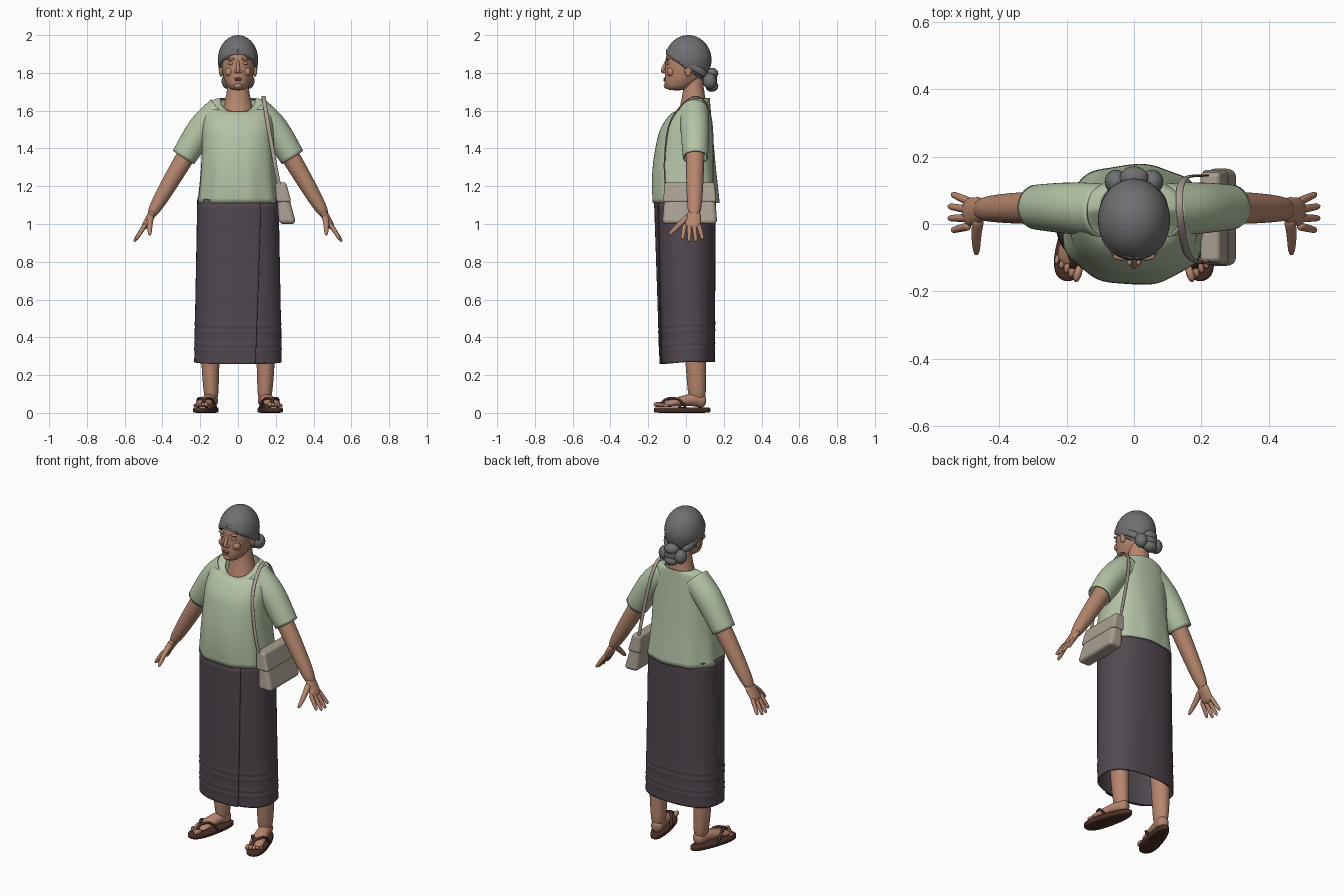
import bpy, bmesh, math
from mathutils import Vector, Matrix

if "Cube" in bpy.data.objects:
    bpy.data.objects.remove(bpy.data.objects["Cube"])

ACROSS, DEPTH, UP = Vector((1, 0, 0)), Vector((0, 1, 0)), Vector((0, 0, 1))
SIDES = (("left", 1), ("right", -1))


def colour(name, *rgb):
    material = bpy.data.materials.new(name)
    material.use_nodes = True
    material.diffuse_color = (*rgb, 1)
    shader = material.node_tree.nodes["Principled BSDF"]
    shader.inputs["Base Color"].default_value = (*rgb, 1)
    return material


skin = colour("skin", .47, .24, .155)
lip = colour("lip", .36, .16, .11)
hair = colour("grey_hair", .16, .16, .165)
green = colour("sage_cloth", .46, .55, .38)
plum = colour("plum_cloth", .085, .065, .082)
taupe = colour("taupe_leather", .4, .345, .285)
brown = colour("brown_leather", .07, .028, .02)


def add(name, bm, material, subsurf=False, shell=0):
    """Turn a bmesh into a smooth shaded object."""
    mesh = bpy.data.meshes.new(name)
    bm.to_mesh(mesh)
    bm.free()
    mesh.polygons.foreach_set("use_smooth", [True] * len(mesh.polygons))
    mesh.materials.append(material)
    ob = bpy.data.objects.new(name, mesh)
    bpy.context.scene.collection.objects.link(ob)
    if subsurf:
        smooth = ob.modifiers.new("smooth", "SUBSURF")
        smooth.levels = smooth.render_levels = 1
    if shell:
        solid = ob.modifiers.new("shell", "SOLIDIFY")
        solid.thickness, solid.offset = shell, -1
    return ob


def bridge(rings, closed=True, caps=True):
    """Join a list of point rings with quads."""
    bm = bmesh.new()
    verts = [[bm.verts.new(point) for point in ring] for ring in rings]
    count = len(verts[0])
    for low, high in zip(verts, verts[1:]):
        for j in range(count if closed else count - 1):
            k = (j + 1) % count
            bm.faces.new((low[j], low[k], high[k], high[j]))
    if caps and closed:
        bm.faces.new(verts[0][::-1])
        bm.faces.new(verts[-1])
    return bm


def signed_power(value, exponent):
    return math.copysign(abs(value) ** exponent, value)


def mix(start, end, t):
    return start + (end - start) * t


def steps(count):
    return [i / count for i in range(count + 1)]


def loft(name, material, rings, square=2, sides=48, caps=True, arc=None, ripple=None, shell=0):
    """Upright loft; a ring is z, centre y, radius x, radius y and front drop."""
    outline = []
    for z, cy, rx, ry, drop in rings:
        start, end = arc(z) if arc else (0, math.tau)
        ring = []
        for j in range(sides):
            angle = mix(start, end, j / (sides - 1 if arc else sides))
            c = signed_power(math.cos(angle), 2 / square)
            s = signed_power(math.sin(angle), 2 / square)
            swell = 1 + (ripple(angle, z) if ripple else 0)
            ring.append((rx * c * swell, cy + ry * s * swell, z - drop * max(0, -s)))
        outline.append(ring)
    return add(name, bridge(outline, not arc, caps), material, True, shell)


def curve_through(points, count):
    """Sample a smooth curve that passes through the points."""
    points = [Vector(p) for p in points]
    points = [points[0] * 2 - points[1], *points, points[-1] * 2 - points[-2]]
    samples = []
    for t in steps(count):
        place = t * (len(points) - 3)
        i = min(int(place), len(points) - 4)
        f = place - i
        a, b, c, d = points[i:i + 4]
        samples.append(b + (c - a) * f / 2 + (a * 2 - b * 5 + c * 4 - d) * f * f / 2
                       + (b * 3 - a - c * 3 + d) * f ** 3 / 2)
    return samples


def limb(name, material, points, thick, wide=None, ref=DEPTH, sides=16, count=10,
         caps=True, shell=0):
    """Tapered tube; thick and wide give start and end radii, wide lies along ref."""
    centres = curve_through(points, count)
    outline = []
    for i, (centre, t) in enumerate(zip(centres, steps(count))):
        along = (centres[min(i + 1, count)] - centres[max(i - 1, 0)]).normalized()
        b = (ref - along * along.dot(ref)).normalized()
        a = b.cross(along)
        close = .55 if caps and i in (0, count) else 1
        a *= mix(*thick, t * t) * close
        b *= mix(*(wide or thick), t * t) * close
        angles = [math.tau * j / sides for j in range(sides)]
        outline.append([centre + a * math.cos(w) + b * math.sin(w) for w in angles])
    return add(name, bridge(outline, True, caps), material, True, shell)


def ball(name, material, centre, radii):
    bm = bmesh.new()
    matrix = Matrix.Translation(centre) @ Matrix.Diagonal((*radii, 1))
    bmesh.ops.create_uvsphere(bm, u_segments=24, v_segments=14, radius=1, matrix=matrix)
    return add(name, bm, material)


# Wrapped skirt with raised bands near the hem
def skirt_rings(front):
    levels = [(z, 0) for z in (.27, .29, .6, .85, 1.05, 1.14)]
    for band in (.34, .37, .44, .47):
        levels += [(band - .007, 0), (band, .003), (band + .007, 0)]
    rings = []
    for z, raised in sorted(levels):
        t = (z - .27) / .85
        rings.append((z, mix(.012, 0, t), mix(.232, .216, t) + raised,
                      mix(.141, .158, t) + raised + front, .012))
    return rings


def wrap_arc(z):
    return math.pi, math.pi * 1.5 + mix(.28, .5, z)


loft("skirt", plum, skirt_rings(0), square=2.4, caps=False, shell=.008)
loft("skirt_wrap_panel", plum, skirt_rings(.011), square=2.4, sides=30, caps=False,
     arc=wrap_arc, shell=.006)

# Blouse: a flared body, then shoulders rounding in to a scooped neckline
HEM, SHOULDER = 1.112, 1.5
blouse_rings = []
for t in steps(8)[:-1]:
    blouse_rings.append((mix(HEM, SHOULDER, t), -.01 * math.sin(math.pi * t),
                         mix(.19, .217, (1 - t) ** 2), mix(.176, .14, t * t), 0))
for t in steps(6):
    rise, inward = math.sin(t * math.pi / 2), abs(math.cos(t * math.pi / 2))
    blouse_rings.append((SHOULDER + .167 * rise, .042 * rise, mix(.092, .19, inward ** .7),
                         mix(.14, .084, rise), .074 * rise ** 3))


def folds(angle, z):
    return .06 * max(0, 1.45 - z) * math.sin(9 * angle + 1)


loft("blouse", green, blouse_rings, square=2.3, sides=56, caps=False, ripple=folds, shell=.007)

# Neck spreading into the chest, and an egg shaped head with a narrow jaw
neck_rings = []
for t in steps(6):
    spread = mix(.052, .1, (1 - t) ** 2)
    neck_rings.append((mix(1.55, 1.8, t), .04, spread, spread * .95, 0))
loft("neck", skin, neck_rings)
head_rings = []
for t in steps(12):
    angle = mix(-1.4, 1.4, t)
    rise, girth = math.sin(angle), math.cos(angle) ** .6
    jaw = max(0, -rise)
    head_rings.append((1.845 + .14 * rise, -.05 * jaw ** 2,
                       .088 * girth * (1 - jaw / 10), .109 * girth, 0))
loft("head", skin, head_rings)

# Face
limb("nose", skin, [(0, -.1, 1.87), (0, -.113, 1.84), (0, -.127, 1.8)],
     (.008, .013), ref=ACROSS, count=6)
ball("upper_lip", lip, (0, -.112, 1.77), (.023, .008, .005))
ball("lower_lip", lip, (0, -.112, 1.761), (.019, .008, .005))
ball("chin", skin, (0, -.098, 1.732), (.024, .02, .017))

# Hair cap, cut along a slanting hairline
bm = bmesh.new()
place = Matrix.Translation((0, .012, 1.869)) @ Matrix.Diagonal((.107, .123, .131, 1))
bmesh.ops.create_uvsphere(bm, u_segments=40, v_segments=24, radius=1, matrix=place)
bmesh.ops.bisect_plane(bm, geom=bm.verts[:] + bm.edges[:] + bm.faces[:],
                       plane_co=UP * 1.822, plane_no=UP + DEPTH * .72, clear_inner=True)
add("hair_cap", bm, hair, shell=.02)

# Bun of coiled lumps at the nape
ball("bun_core", hair, (0, .125, 1.765), (.05, .04, .05))
for name, height in (("bun_top_coil", 1.797), ("bun_low_coil", 1.73)):
    ball(name, hair, (0, .137, height), (.042, .034, .03))

# Paired parts of the head
for side, sx in SIDES:
    ball(side + "_bun_coil", hair, (sx * .053, .125, 1.757), (.034, .036, .042))
    ball(side + "_ear", skin, (sx * .09, .012, 1.815), (.012, .02, .035))
    ball(side + "_nostril", skin, (sx * .012, -.113, 1.805), (.009, .01, .008))
    ball(side + "_brow", skin, (sx * .036, -.097, 1.873), (.026, .011, .007))
    ball(side + "_eye", skin, (sx * .036, -.096, 1.85), (.017, .009, .008))
    ball(side + "_cheek", skin, (sx * .045, -.08, 1.805), (.024, .022, .024))
    limb(side + "_hair_sweep", hair,
         [(0, -.104, 1.92), (sx * .083, -.055, 1.88), (sx * .09, .06, 1.82),
          (sx * .05, .11, 1.785)], (.01, .012), (.018, .02), ref=UP)

# Sleeves, arms and hands with splayed fingers
for side, sx in SIDES:
    limb(side + "_sleeve", green,
         [(sx * .09, .04, 1.6), (sx * .19, .047, 1.505), (sx * .289, .05, 1.352)],
         (.08, .067), sides=28, caps=False, shell=.007)
    limb(side + "_arm", skin,
         [(sx * .19, .048, 1.5), (sx * .285, .048, 1.345), (sx * .4, .046, 1.15),
          (sx * .47, .043, 1.03)], (.053, .024), (.052, .03), sides=24)
    limb(side + "_palm", skin, [(sx * .445, .045, 1.07), (sx * .503, .033, .972)],
         (.022, .016), (.038, .046), sides=24, count=6)
    for i, finger in enumerate(("little", "ring", "middle", "index")):
        spread = 1.5 - i
        bend = abs(spread)
        knuckle = (sx * .488, .03 + .024 * spread, 1)
        tip = (sx * (.555 - .01 * bend), .035 + .036 * spread, .9 + .012 * bend)
        limb(f"{side}_{finger}_finger", skin, [knuckle, tip], (.0125, .009), sides=12)
    limb(side + "_thumb", skin,
         [(sx * .46, .02, 1.045), (sx * .467, -.03, 1), (sx * .467, -.092, .94)],
         (.018, .009), ref=ACROSS, sides=12)

# Legs, feet and thong sandals
for side, sx in SIDES:
    limb(side + "_leg", skin, [(sx * .14, .04, .55), (sx * .146, .052, .27), (sx * .14, .06, .04)],
         (.053, .034), (.06, .043), sides=24)
    sole = loft(side + "_sandal_sole", brown,
                [(z, 0, .05 - inset, .154 - inset, 0)
                 for z, inset in ((0, .003), (.003, 0), (.027, 0), (.03, .003))], square=2.4)
    for vert in sole.data.vertices:
        vert.co.x *= 1 - 1.1 * vert.co.y
    foot = [sole, limb(side + "_foot", skin, [(0, .13, .06), (0, .04, .068), (0, -.11, .042)],
                       (.038, .012), (.034, .046), ref=ACROSS, sides=24)]
    for i in range(5):
        size = .0145 - .0015 * i
        foot.append(ball(f"{side}_toe_{i + 1}", skin,
                         (sx * (.0175 * i - .033), .006 * i - .122, .03 + size),
                         (size * .85, size * 1.8, size)))
    for label, edge in (("outer", 1), ("inner", -1)):
        foot.append(limb(f"{side}_{label}_sandal_strap", brown,
                         [(sx * -.016, -.118, .035), (sx * -.01, -.09, .07),
                          (sx * edge * .035, -.035, .075), (sx * edge * .05, .01, .022)],
                         (.007, .007), (.009, .011), ref=ACROSS, sides=12))
    for ob in foot:
        ob.location = (sx * .166, -.02, 0)
        ob.rotation_euler.z = sx * .27


# Shoulder bag: tapered boxes with rounded edges, the flap a little larger
def pouch(name, bottom, top, grow, rounding):
    bm = bmesh.new()
    bmesh.ops.create_cube(bm, size=2)
    for vert in bm.verts:
        x, y, z = vert.co
        level = top if z > 0 else bottom
        t = (level - 1) / .215
        vert.co = (mix(.262, .226, t) + x * (mix(.046, .025, t) + grow),
                   .02 + y * (mix(.146, .128, t) + grow), level)
    bevel = add(name, bm, taupe).modifiers.new("round", "BEVEL")
    bevel.width, bevel.segments, bevel.harden_normals = rounding, 5, True


pouch("bag_body", 1, 1.215, 0, .03)
pouch("bag_flap", 1.115, 1.22, .005, .014)
limb("bag_strap", taupe,
     [(.222, -.108, 1.18), (.19, -.113, 1.35), (.155, -.08, 1.55), (.135, .045, 1.676),
      (.147, .132, 1.57), (.222, .145, 1.18)], (.004, .004), (.011, .011),
     ref=ACROSS, sides=12, count=30)
